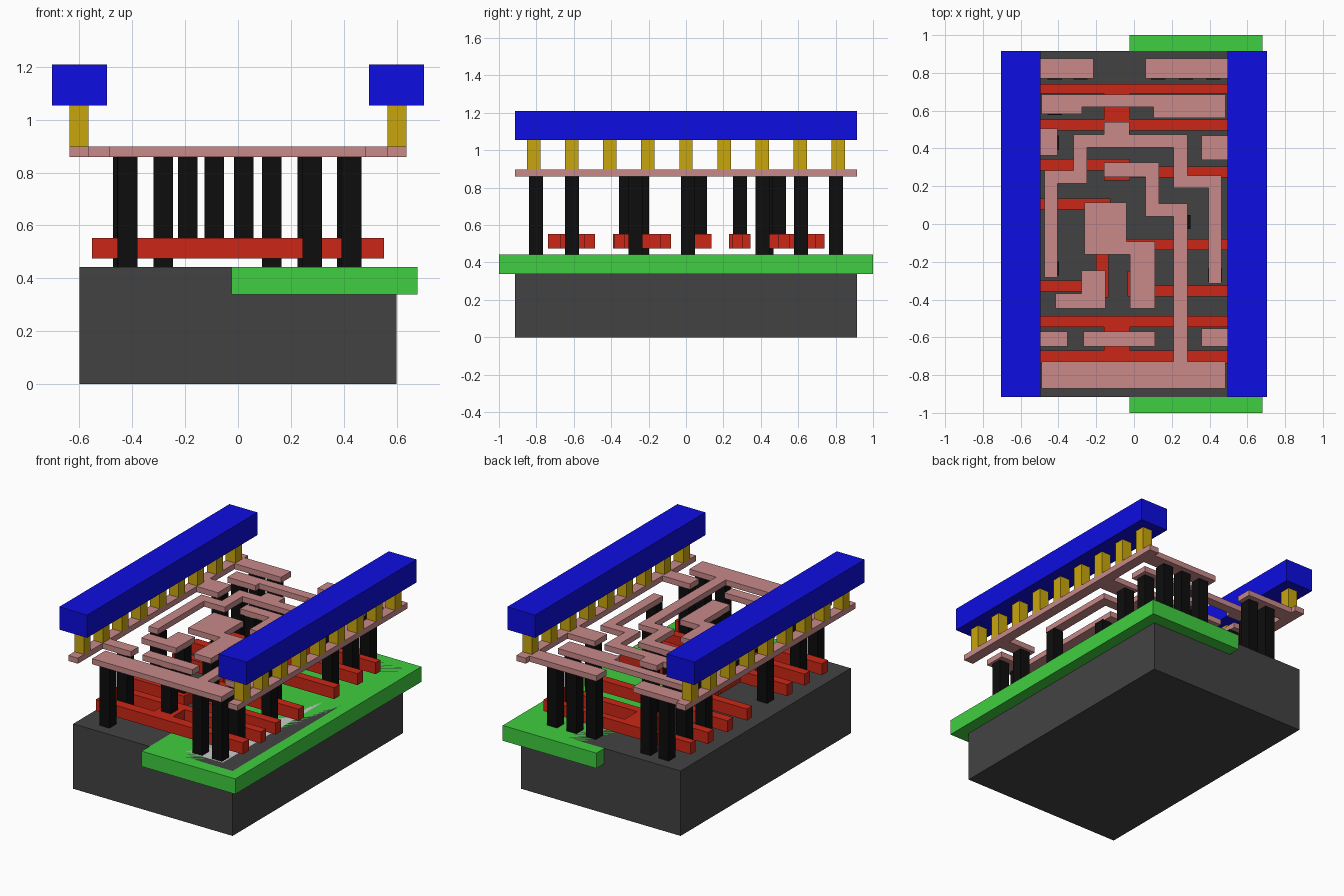
import bpy, bmesh


def material(name, rgb):
    m = bpy.data.materials.new(name)
    m.diffuse_color = (*rgb, 1)
    return m


DARK = material("dark_grey", (0.055, 0.055, 0.055))
GREEN = material("green", (0.05, 0.62, 0.05))
RED = material("red", (0.6, 0.02, 0.008))
BLACK = material("black", (0.004, 0.004, 0.004))
PINK = material("pink", (0.58, 0.25, 0.25))
GOLD = material("gold", (0.58, 0.38, 0.004))
BLUE = material("blue", (0.004, 0.004, 0.75))


def prism(name, parts, z0, z1, mat=None):
    """Extrude one or more flat outlines from z0 to z1 as one object."""
    bm = bmesh.new()
    for pts in parts:
        face = bm.faces.new([bm.verts.new((x, y, z0)) for x, y in pts])
        ext = bmesh.ops.extrude_face_region(bm, geom=[face])
        for v in ext["geom"]:
            if isinstance(v, bmesh.types.BMVert):
                v.co.z = z1
    bmesh.ops.recalc_face_normals(bm, faces=bm.faces)
    me = bpy.data.meshes.new(name)
    bm.to_mesh(me)
    bm.free()
    if mat:
        me.materials.append(mat)
    ob = bpy.data.objects.new(name, me)
    bpy.context.collection.objects.link(ob)
    return ob


def rect(x0, x1, y0, y1):
    return [(x0, y0), (x1, y0), (x1, y1), (x0, y1)]


def square(x, y, w):
    return rect(x - w / 2, x + w / 2, y - w / 2, y + w / 2)


# Layer heights
TOP, POLY0, POLY1, MET0, MET1, RAIL0, RAIL1 = 0.442, 0.475, 0.553, 0.86, 0.898, 1.055, 1.21

# Base block, well and the diffusion strip set into it
prism("substrate", [rect(-0.6, 0.6, -0.915, 0.915)], 0, TOP, DARK)
prism("well", [rect(-0.025, 0.68, -1, 1)], 0.338, TOP, GREEN)
prism("diffusion", [rect(0.1, 0.48, -0.85, 0.85)], 0.36, TOP)

# Gate bars with their contact pads
E = 0.553
prism("gate_upper", [rect(-E, E, 0.69, 0.74), rect(-E, E, 0.495, 0.553),
                     rect(-0.16, -0.02, 0.553, 0.69), rect(-0.16, -0.02, 0.444, 0.495)],
      POLY0, POLY1, RED)
prism("gate_middle", [[(-E, 0.283), (-0.16, 0.283), (-0.16, 0.23), (-0.02, 0.23), (-0.02, 0.245),
                       (E, 0.245), (E, 0.304), (-0.02, 0.304), (-0.02, 0.345), (-E, 0.345)]],
      POLY0, POLY1, RED)
prism("gate_left", [[(-E, 0.078), (-0.26, 0.078), (-0.26, 0.016), (-0.125, 0.016),
                     (-0.125, 0.135), (-E, 0.135)]], POLY0, POLY1, RED)
prism("gate_cross", [[(-E, -0.357), (-0.265, -0.357), (-0.265, -0.39), (-0.135, -0.39),
                      (-0.135, -0.138), (E, -0.138), (E, -0.08), (-0.2, -0.08),
                      (-0.2, -0.298), (-E, -0.298)]], POLY0, POLY1, RED)
prism("gate_right", [[(-0.035, -0.385), (E, -0.385), (E, -0.325), (0.085, -0.325),
                      (0.085, -0.25), (-0.035, -0.25)]], POLY0, POLY1, RED)
prism("gate_lower", [rect(-E, E, -0.738, -0.67), rect(-E, E, -0.545, -0.487),
                     rect(-0.16, -0.02, -0.67, -0.545)], POLY0, POLY1, RED)

# Contact posts standing on the base
for x, y in [(-0.418, -0.802), (0.281, -0.802), (0.43, -0.802),
             (-0.42, -0.61), (0.42, -0.61),
             (-0.435, -0.235), (0.428, -0.27), (0.262, 0.01), (0.022, -0.22),
             (-0.435, 0.43), (0.412, 0.408),
             (-0.42, 0.615), (0.42, 0.615),
             (-0.42, 0.802), (-0.283, 0.802), (0.128, 0.802), (0.275, 0.802), (0.42, 0.802)]:
    on_gate = (x, y) == (0.022, -0.22)
    prism("base_contact", [square(x, y if not on_gate else -0.32, 0.075)],
          POLY1 if on_gate else TOP, MET0, BLACK)

# Contact posts standing on the gate pads
for x, y in [(-0.09, 0.497), (-0.09, 0.288), (-0.19, 0.074), (-0.19, -0.32), (-0.09, -0.61)]:
    prism("gate_contact", [square(x, y, 0.075)], POLY1, MET0, BLACK)

# Lower wiring: two edge strips with their inward stubs
R0, R1 = 0.565, 0.637
prism("edge_wire_left", [rect(-R1, -R0, -0.915, 0.915), rect(-R0, -0.215, 0.77, 0.877),
                         rect(-R0, -0.405, 0.363, 0.505), rect(-R0, -0.352, -0.648, -0.568)],
      MET0, MET1, PINK)
prism("edge_wire_right", [rect(R0, R1, -0.915, 0.915), rect(0.06, R0, 0.77, 0.877),
                          rect(0.357, R0, 0.34, 0.468), rect(0.357, R0, -0.648, -0.553)],
      MET0, MET1, PINK)

# Lower wiring: routed traces
prism("trace_upper_bar", [[(-0.489, 0.583), (-0.275, 0.583), (-0.275, 0.62), (0.103, 0.62),
                           (0.103, 0.56), (0.485, 0.56), (0.485, 0.685), (-0.489, 0.685)]],
      MET0, MET1, PINK)
prism("trace_fork", [[(-0.16, 0.54), (-0.16, 0.474), (-0.32, 0.474), (-0.32, 0.283),
                      (-0.474, 0.283), (-0.474, -0.283), (-0.405, -0.283), (-0.405, 0.215),
                      (-0.25, 0.215), (-0.25, 0.405), (0.21, 0.405), (0.21, 0.19),
                      (0.395, 0.19), (0.395, -0.315), (0.463, -0.315), (0.463, 0.257),
                      (0.283, 0.257), (0.283, 0.474), (-0.025, 0.474), (-0.025, 0.54)]],
      MET0, MET1, PINK)
prism("trace_zigzag", [[(-0.16, 0.25), (0.06, 0.25), (0.06, 0.04), (0.21, 0.04), (0.21, -0.728),
                        (-0.489, -0.728), (-0.489, -0.87), (0.485, -0.87), (0.485, -0.728),
                        (0.283, -0.728), (0.283, 0.108), (0.132, 0.108), (0.132, 0.325),
                        (-0.16, 0.325)]], MET0, MET1, PINK)
prism("trace_centre", [[(-0.262, -0.162), (-0.02, -0.162), (-0.02, -0.447), (0.11, -0.447),
                        (0.11, -0.093), (-0.04, -0.093), (-0.04, 0.114), (-0.262, 0.114)]],
      MET0, MET1, PINK)
prism("trace_left", [[(-0.415, -0.447), (-0.152, -0.447), (-0.152, -0.246), (-0.278, -0.246),
                      (-0.278, -0.368), (-0.415, -0.368)]], MET0, MET1, PINK)
prism("trace_lower_pad", [rect(-0.267, 0.11, -0.648, -0.57)], MET0, MET1, PINK)

# Upper beams, each carried by a row of nine short posts
for side, s in (("left", -1), ("right", 1)):
    for i in range(-4, 5):
        prism("post_" + side, [square(s * 0.601, i * 0.2035, 0.072)], MET1, RAIL0, GOLD)
    prism("beam_" + side, [rect(*sorted((s * 0.495, s * 0.705)), -0.915, 0.915)],
          RAIL0, RAIL1, BLUE)
